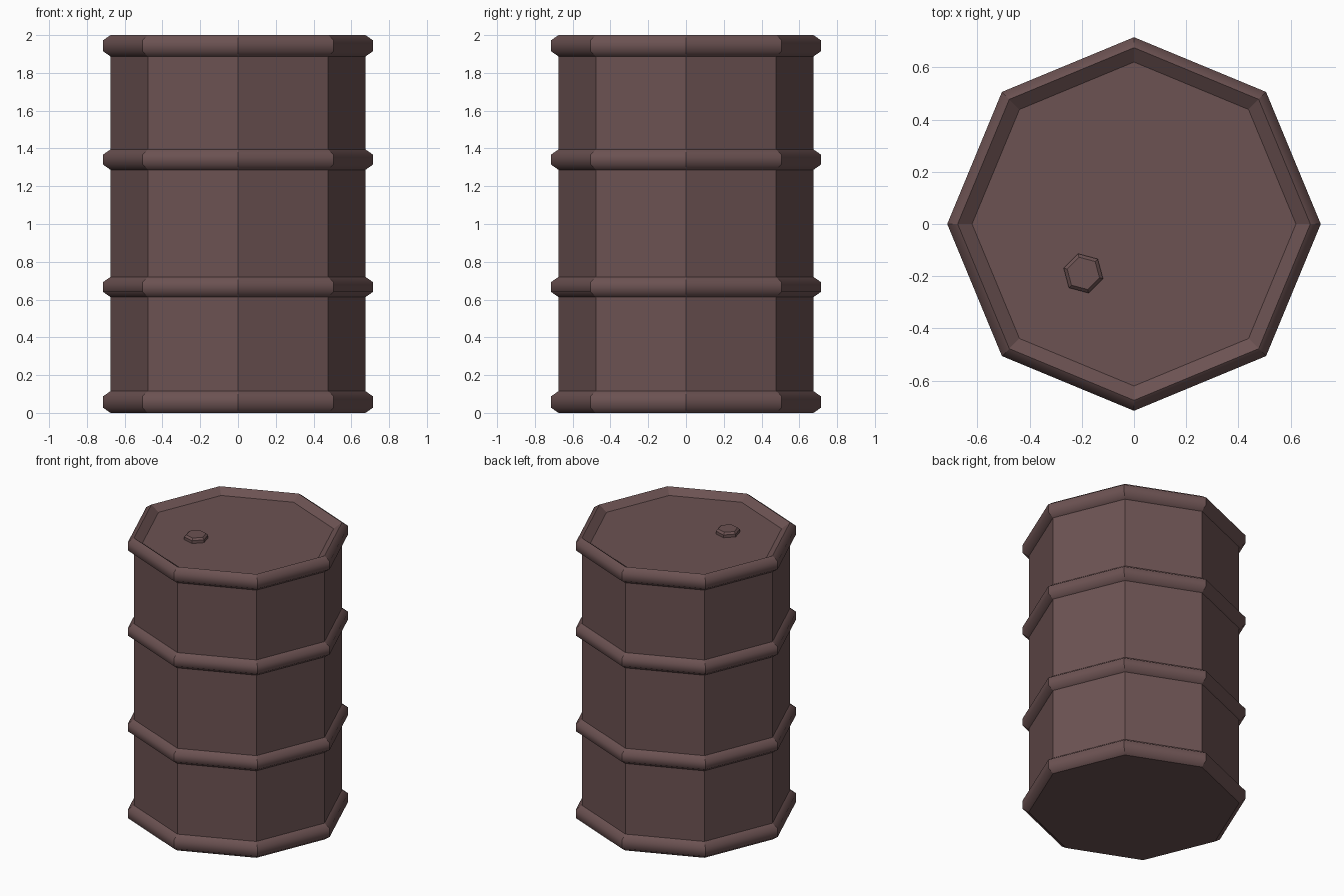
import bpy, bmesh, math

if "Cube" in bpy.data.objects:
    bpy.data.objects.remove(bpy.data.objects["Cube"])

rust = bpy.data.materials.new("dark_rust_paint")
rust.diffuse_color = (0.15, 0.085, 0.085, 1)
rust.use_nodes = True
rust.node_tree.nodes["Principled BSDF"].inputs["Base Color"].default_value = rust.diffuse_color


def lathe(name, profile, sides, turn=0.0, centre=(0, 0), soft=()):
    """Sweep (radius, z) points around z, capping both ends; soft = profile rows shaded smooth."""
    bm = bmesh.new()
    rings = []
    for r, z in profile:
        ring = []
        for i in range(sides):
            a = turn + 2 * math.pi * i / sides
            ring.append(bm.verts.new((centre[0] + r * math.cos(a),
                                      centre[1] + r * math.sin(a), z)))
        rings.append(ring)
    bm.faces.new(rings[0][::-1])
    bm.faces.new(rings[-1])
    for lo, hi in zip(rings, rings[1:]):
        for i in range(sides):
            j = (i + 1) % sides
            bm.faces.new((lo[i], lo[j], hi[j], hi[i])).smooth = bool(soft)
    for e in bm.edges:
        e.smooth = False
    for k in soft:
        for i in range(sides):
            bm.edges.get((rings[k][i], rings[k][(i + 1) % sides])).smooth = True
    mesh = bpy.data.meshes.new(name)
    bm.to_mesh(mesh)
    bm.free()
    mesh.materials.append(rust)
    obj = bpy.data.objects.new(name, mesh)
    bpy.context.collection.objects.link(obj)
    return obj


# Octagonal drum: four rounded hoops along the wall, then the recessed lid
BODY, HOOP = 0.675, 0.715
profile, soft = [], []
for z0, z1 in ((0, 0.115), (0.613, 0.72), (1.287, 1.395), (1.887, 2.0)):
    soft += [len(profile) + 1, len(profile) + 2]
    profile += [(BODY, z0), (HOOP, z0 + 0.028), (HOOP, z1 - 0.028), (BODY, z1)]
profile.append((0.62, 1.96))
lathe("drum_body", profile, 8, soft=soft)

# Hexagonal filler cap with a chamfered top, sitting in the lid
lathe("filler_cap", [(0.078, 1.95), (0.078, 1.98), (0.064, 1.993)], 6,
      turn=math.radians(45), centre=(-0.194, -0.189))
